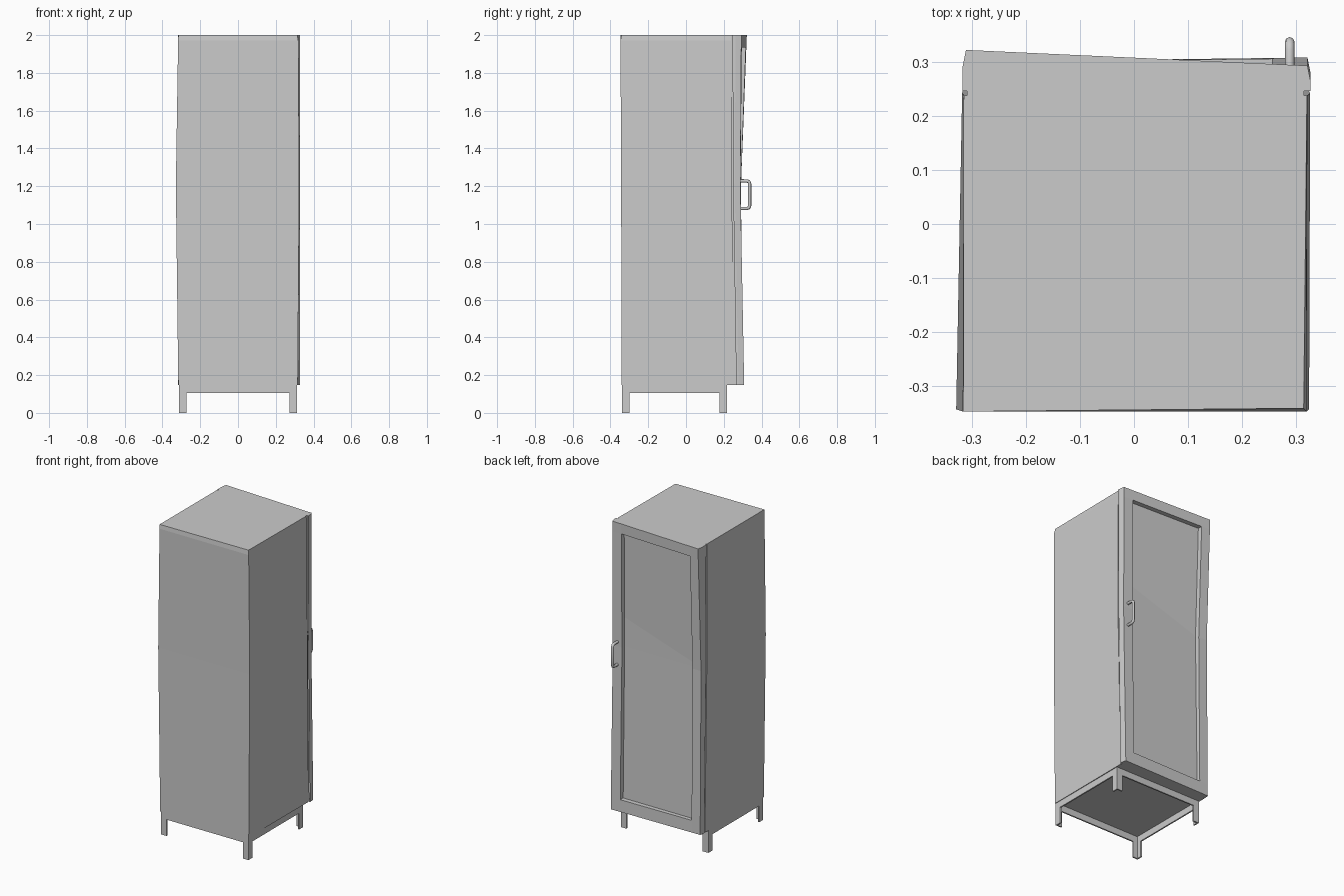
import bpy, bmesh

cube = bpy.data.objects.get("Cube")
if cube:
    bpy.data.objects.remove(cube, do_unlink=True)

grey = bpy.data.materials.new("light_grey")
grey.use_nodes = True
grey.diffuse_color = (0.6, 0.6, 0.6, 1)
grey.node_tree.nodes["Principled BSDF"].inputs["Base Color"].default_value = (0.6, 0.6, 0.6, 1)

BOTTOM, MID, TOP = 0.147, 1.2, 2.0


def finish(name, bm):
    bmesh.ops.recalc_face_normals(bm, faces=bm.faces)
    mesh = bpy.data.meshes.new(name)
    bm.to_mesh(mesh)
    bm.free()
    mesh.materials.append(grey)
    obj = bpy.data.objects.new(name, mesh)
    bpy.context.collection.objects.link(obj)
    return obj


def loft(name, rings):
    """Closed solid through rings of points of equal count."""
    bm = bmesh.new()
    loops = [[bm.verts.new(p) for p in ring] for ring in rings]
    n = len(loops[0])
    for low, high in zip(loops, loops[1:]):
        for i in range(n):
            j = (i + 1) % n
            bm.faces.new((low[i], low[j], high[j], high[i]))
    bm.faces.new(loops[0])
    bm.faces.new(loops[-1])
    return finish(name, bm)


def ring(z, corners):
    return [(x, y, z) for x, y in corners]


def by_height(z, bottom, mid, top):
    if z < MID:
        return bottom + (mid - bottom) * (z - BOTTOM) / (MID - BOTTOM)
    return mid + (top - mid) * (z - MID) / (TOP - MID)


# Cabinet body: slightly bowed sides, with a slanted lip at one top corner
loft("cabinet_body", [
    ring(BOTTOM, [(-.316, -.342), (.316, -.342), (.318, .258), (-.316, .258)]),
    ring(MID, [(-.329, -.343), (.324, -.343), (.326, .242), (-.318, .242)]),
    ring(1.972, [(-.317, -.347), (.319, -.347), (.321, .238), (-.315, .238)]),
    ring(TOP, [(-.316, -.347), (.314, -.341), (.320, .238), (-.315, .238)]),
])

# Seal set back in the gap between body and door
loft("door_seal", [
    ring(z, [(-.309, y - .02), (.315, y - .02), (.315, y + .015), (-.309, y + .015)])
    for z, y in ((BOTTOM, .262), (MID, .246), (TOP, .242))])


# Door: warped outer face, sunken centre panel and sides running back to the seal
def door_y(x, z):
    t = (x + .31) / .63
    return (1 - t) * by_height(z, .300, .291, .322) + t * by_height(z, .308, .288, .293)


bm = bmesh.new()
columns = (-.311, -.25, .255, .321)
rows = (BOTTOM, .225, MID, 1.935, TOP)
grid = [[bm.verts.new((x, door_y(x, z), z)) for x in columns] for z in rows]
centre = []
for r in range(len(rows) - 1):
    for c in range(len(columns) - 1):
        f = bm.faces.new((grid[r][c], grid[r][c + 1], grid[r + 1][c + 1], grid[r + 1][c]))
        if c == 1 and 0 < r < len(rows) - 2:
            centre.append(f)
rim = [e for e in bm.edges if e.is_boundary]
for depth, spread in ((.03, .006), (None, 0)):
    out = bmesh.ops.extrude_edge_only(bm, edges=rim)["geom"]
    rim = [g for g in out if isinstance(g, bmesh.types.BMEdge) and g.is_boundary]
    for v in [g for g in out if isinstance(g, bmesh.types.BMVert)]:
        if abs(v.co.x) > .3:
            v.co.x += spread if v.co.x > 0 else -spread
        v.co.y = v.co.y - depth if depth else by_height(v.co.z, .266, .250, .246)
out = bmesh.ops.extrude_face_region(bm, geom=centre)["geom"]
bmesh.ops.translate(bm, vec=(0, -.03, 0),
                    verts=[g for g in out if isinstance(g, bmesh.types.BMVert)])
bmesh.ops.delete(bm, geom=[f for f in centre if f.is_valid], context='FACES')
finish("door", bm)

# Handle: bent rod with two short returns to the door
curve = bpy.data.curves.new("door_handle", 'CURVE')
curve.dimensions = '3D'
curve.bevel_depth = .009
curve.bevel_resolution = 2
curve.use_fill_caps = True
half = [(.28, .073), (.322, .073), (.333, .069), (.337, .058)]
path = [(y, 1.155 + h) for y, h in half] + [(y, 1.155 - h) for y, h in reversed(half)]
spline = curve.splines.new('POLY')
spline.points.add(len(path) - 1)
for point, (y, z) in zip(spline.points, path):
    point.co = (.288, y, z, 1)
curve.materials.append(grey)
handle = bpy.data.objects.new("door_handle", curve)
bpy.context.collection.objects.link(handle)

# Stand: angle-section legs and thin rails under the body
X, FRONT, BACK, WIDE, THICK, RAIL = .312, -.34, .218, .04, .009, .105


def box(name, x0, x1, y0, y1, z0, z1):
    corners = [(x0, y0), (x1, y0), (x1, y1), (x0, y1)]
    return loft(name, [ring(z0, corners), ring(z1, corners)])


for side, sx in (("right", -1), ("left", 1)):
    for end, y, sy in (("front", FRONT, 1), ("back", BACK, -1)):
        profile = [(0, 0), (WIDE, 0), (WIDE, THICK), (THICK, THICK), (THICK, WIDE), (0, WIDE)]
        corners = [(sx * (X - a), y + sy * b) for a, b in profile]
        loft(f"{end}_{side}_leg", [ring(0, corners), ring(BOTTOM, corners)])
    box(f"{side}_rail", sx * X, sx * (X - THICK), FRONT + WIDE, BACK - WIDE, RAIL, BOTTOM)
for end, y, sy in (("front", FRONT, 1), ("back", BACK, -1)):
    box(f"{end}_rail", WIDE - X, X - WIDE, y, y + sy * THICK, RAIL, BOTTOM)
